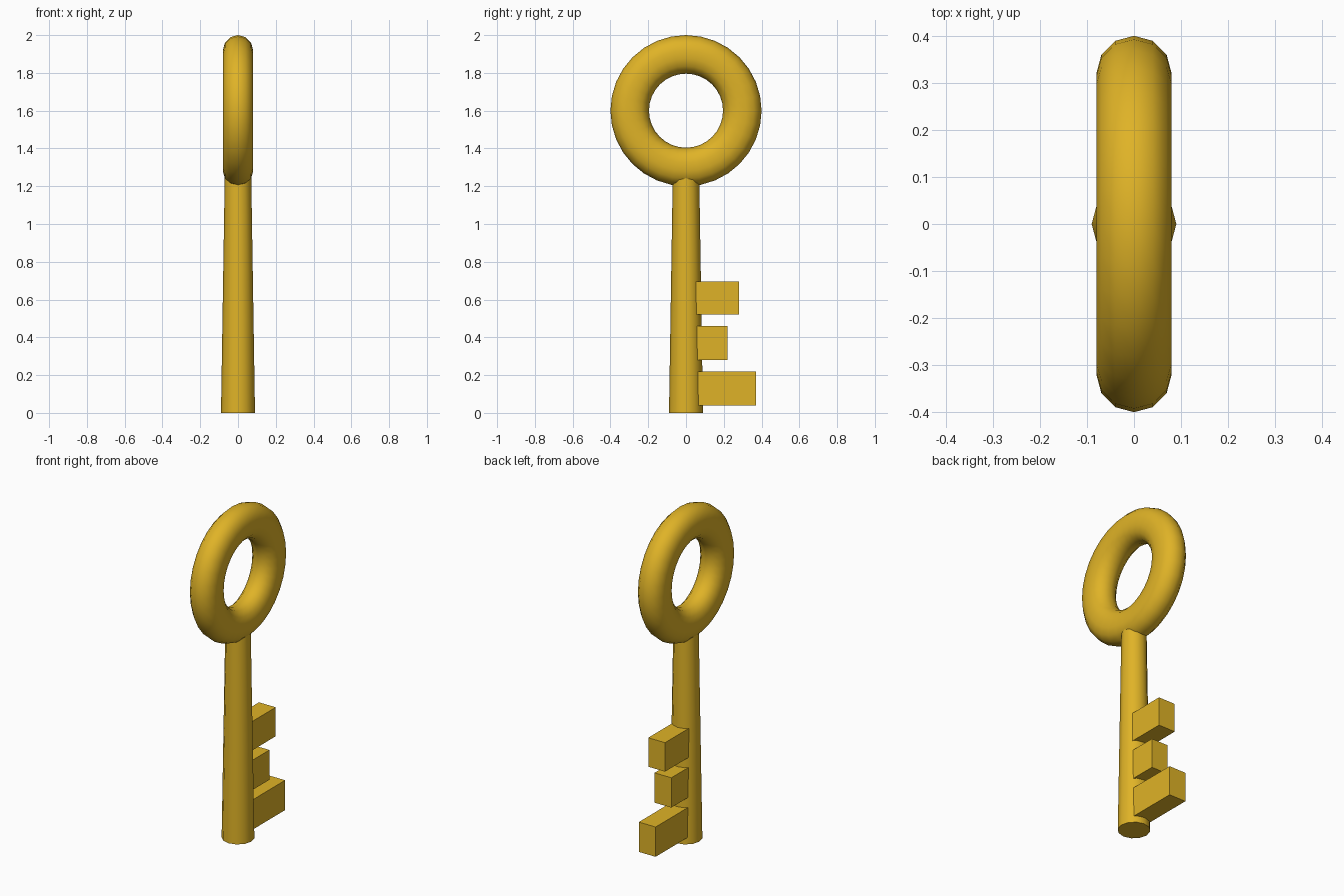
import bpy, bmesh, math

if "Cube" in bpy.data.objects:
    bpy.data.objects.remove(bpy.data.objects["Cube"])

gold = bpy.data.materials.new("gold")
gold.diffuse_color = (0.74, 0.45, 0.02, 1.0)
gold.use_nodes = True
gold.node_tree.nodes["Principled BSDF"].inputs["Base Color"].default_value = gold.diffuse_color


def finish(obj, smooth=True):
    obj.data.materials.append(gold)
    if smooth:
        bpy.ops.object.select_all(action='DESELECT')
        obj.select_set(True)
        bpy.context.view_layer.objects.active = obj
        bpy.ops.object.shade_smooth_by_angle(angle=math.radians(40))


def make_ring(name, centre_z, outer, inner, half_width, segments):
    # Rounded section (two half circles) swept around the x axis
    section = []
    for mid, start in ((outer - half_width, -90), (inner + half_width, 90)):
        for i in range(7):
            a = math.radians(start + 30 * i)
            section.append((half_width * math.sin(a), mid + half_width * math.cos(a)))
    bm = bmesh.new()
    loops = []
    for s in range(segments):
        t = 2 * math.pi * s / segments
        loops.append([bm.verts.new((x, r * math.cos(t), centre_z + r * math.sin(t)))
                      for x, r in section])
    n = len(section)
    for s in range(segments):
        a, b = loops[s], loops[(s + 1) % segments]
        for i in range(n):
            j = (i + 1) % n
            bm.faces.new((a[i], a[j], b[j], b[i]))
    bmesh.ops.recalc_face_normals(bm, faces=bm.faces)
    mesh = bpy.data.meshes.new(name)
    bm.to_mesh(mesh)
    bm.free()
    obj = bpy.data.objects.new(name, mesh)
    bpy.context.collection.objects.link(obj)
    finish(obj)


def make_tooth(name, y0, y1, z0, z1, half_width):
    bpy.ops.mesh.primitive_cube_add(size=1, location=(0, (y0 + y1) / 2, (z0 + z1) / 2))
    obj = bpy.context.object
    obj.name = name
    obj.scale = (2 * half_width, y1 - y0, z1 - z0)
    bpy.ops.object.transform_apply(location=False, rotation=False, scale=True)
    finish(obj, smooth=False)


# Bow: the ring handle
make_ring("ring_handle", 1.6, 0.4, 0.196, 0.08, 32)

# Shaft: slightly tapered 12-sided stem
SHAFT_TOP = 1.26
bpy.ops.mesh.primitive_cone_add(vertices=12, radius1=0.09, radius2=0.07,
                                depth=SHAFT_TOP, location=(0, 0, SHAFT_TOP / 2))
shaft = bpy.context.object
shaft.name = "shaft"
finish(shaft)

# Bit: three teeth of different length
for label, reach, z0, z1 in (("lower", 0.37, 0.04, 0.22),
                             ("middle", 0.22, 0.28, 0.46),
                             ("upper", 0.28, 0.52, 0.695)):
    make_tooth(label + "_tooth", 0.03, reach, z0, z1, 0.056)
